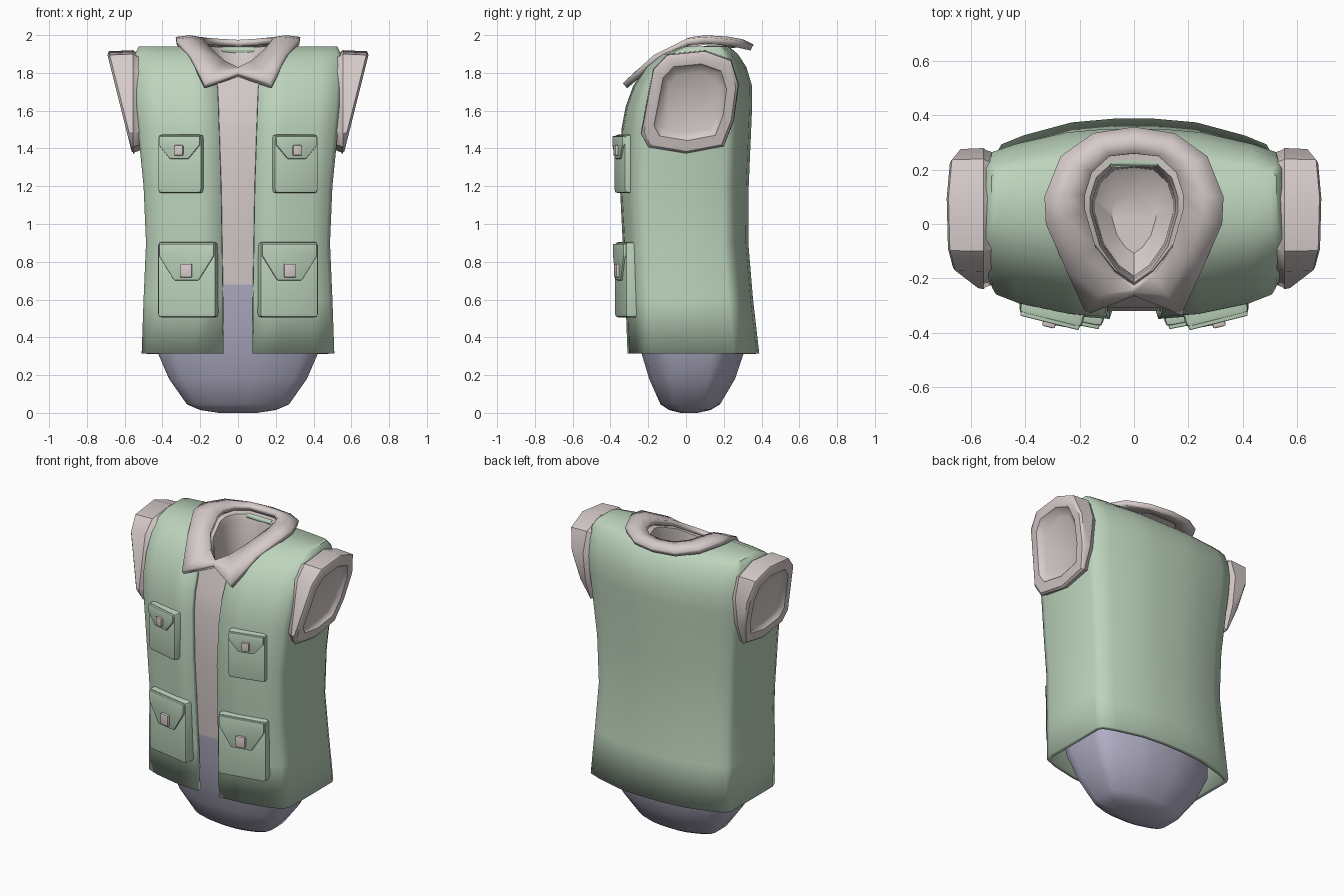
import bpy, bmesh, math
from mathutils import Matrix, Vector

if "Cube" in bpy.data.objects:
    bpy.data.objects.remove(bpy.data.objects["Cube"])


def material(name, rgb):
    m = bpy.data.materials.new(name)
    m.diffuse_color = (*rgb, 1)
    m.use_nodes = True
    m.node_tree.nodes["Principled BSDF"].inputs["Base Color"].default_value = m.diffuse_color
    return m


GREEN = material("sage green", (0.51, 0.66, 0.51))
PALE = material("pale pinkish grey", (0.67, 0.60, 0.59))
LAVENDER = material("greyish lavender", (0.44, 0.43, 0.56))


def finish(name, bm, mats, angle=50, mirror=False, solid=0, recalc=True):
    if recalc:
        bmesh.ops.recalc_face_normals(bm, faces=bm.faces[:])
    me = bpy.data.meshes.new(name)
    bm.to_mesh(me)
    bm.free()
    ob = bpy.data.objects.new(name, me)
    bpy.context.collection.objects.link(ob)
    for m in mats:
        me.materials.append(m)
    if mirror:
        ob.modifiers.new("Mirror", 'MIRROR')
    if solid:
        s = ob.modifiers.new("Solidify", 'SOLIDIFY')
        s.thickness, s.offset = solid, -1
    bpy.ops.object.select_all(action='DESELECT')
    bpy.context.view_layer.objects.active = ob
    ob.select_set(True)
    bpy.ops.object.shade_smooth_by_angle(angle=math.radians(angle))
    return ob


def loft(bm, rings, closed=True):
    rows = [[bm.verts.new(p) for p in r] for r in rings]
    n = len(rows[0])
    for a, b in zip(rows, rows[1:]):
        for j in range(n if closed else n - 1):
            k = (j + 1) % n
            bm.faces.new((a[j], a[k], b[k], b[j]))
    return rows


def section(z, w, yf, yb, g, k=0.16):
    """Torso cross-section from front opening round the right to the back, mirrored."""
    c = k * (yb - yf)
    xs = (g, .45 * w, .8 * w, .96 * w, w)
    front = [(x, yf + c * f, z) for x, f in zip(xs, (0, .1, .45, .75, 1.2))]
    back = [(x, yb - c * f, z) for x, f in zip(xs, (0, .12, .55, .85, 1.2))][::-1]
    half = front + back
    return half + [(0, yb, z)] + [(-x, y, zz) for x, y, zz in half[::-1]]


# Vest: open-fronted shell with closed shoulders
bm = bmesh.new()
rows = loft(bm, [section(*r) for r in (
    (0.315, .51, -.31, .388, .078), (0.6, .50, -.32, .355, .08),
    (0.9, .487, -.335, .33, .085), (1.2, .50, -.35, .332, .09),
    (1.5, .53, -.342, .345, .1), (1.62, .542, -.32, .35, .104),
    (1.73, .547, -.28, .35, .108), (1.83, .547, -.215, .32, .14),
    (1.90, .545, -.13, .275, .17), (1.94, .525, -.03, .225, .19))], closed=False)
t = rows[-1]
for i in range(4):
    q = (i, i + 1, 8 - i, 9 - i)
    bm.faces.new([t[j] for j in q])
    bm.faces.new([t[20 - j] for j in reversed(q)])
finish("vest", bm, [GREEN], solid=0.028, recalc=False)

# Body: trousers below the waist, shirt above
bm = bmesh.new()
rows = loft(bm, [section(z, w, a, b, .2 * w, .26) for z, w, a, b in (
    (0.0, .10, -.03, .06), (0.015, .2, -.09, .13), (0.045, .27, -.135, .18),
    (0.18, .365, -.195, .26), (0.33, .43, -.24, .31), (0.5, .45, -.272, .3),
    (0.68, .455, -.288, .295), (0.9, .45, -.303, .285), (1.2, .46, -.32, .29),
    (1.5, .47, -.31, .3), (1.62, .47, -.29, .3), (1.73, .46, -.255, .3),
    (1.81, .40, -.235, .27))])
bm.faces.new(rows[0][::-1])
for f in bm.faces:
    f.material_index = 1 if f.calc_center_median().z < 0.68 else 0
finish("shirt_and_trousers", bm, [PALE, LAVENDER], recalc=False)


def full(half):
    return half + [(-x, y, z) for x, y, z in half[-2:0:-1]]


# Collar: folded ring with two pointed tips
outer = full([(0, -.265, 1.805), (.175, -.335, 1.745), (.25, -.17, 1.895), (.325, .0, 1.98),
              (.33, .1, 1.99), (.27, .25, 1.975), (.15, .335, 1.955), (0, .358, 1.95)])
inner = full([(0, -.24, 1.83), (.07, -.19, 1.865), (.14, -.09, 1.925), (.18, .05, 1.975),
              (.18, .11, 1.985), (.155, .19, 1.985), (.09, .25, 1.98), (0, .26, 1.975)])
mid = [tuple((Vector(a) + Vector(b)) / 2 + Vector((0, 0, .012 if a[1] > -.1 else .004)))
       for a, b in zip(outer, inner)]
bm = bmesh.new()
loft(bm, [outer, mid, inner])
finish("collar", bm, [PALE], 40, solid=0.035, recalc=False)

# Neck lining: stepped cup inside the collar
bm = bmesh.new()
rows = loft(bm, [[(x * s, y * s, z - d) for x, y, z in inner]
                 for s, d in ((1.06, .04), (.9, .045), (.84, .09))]
            + [[(x * .8, y * .8, 1.66) for x, y, z in inner],
               [(x * .45, y * .45, 1.60) for x, y, z in inner]])
bm.faces.new(rows[-1])
finish("neck_lining", bm, [PALE], 40, recalc=False)

# Sleeve cuffs: tilted rings with a recessed panel
cuff = [(-.24, 1.48), (-.2, 1.405), (0, 1.372), (.2, 1.41), (.255, 1.55), (.28, 1.74),
        (.24, 1.87), (.1, 1.92), (-.1, 1.9), (-.175, 1.82)]


def cuff_ring(s, cz, x=None, dx=0):
    pts = [(.03 + (y - .03) * s, cz + (z - cz) * s) for y, z in cuff]
    return [(x if x else .562 + (z - 1.38) * .25 + dx, y, z) for y, z in pts]


bm = bmesh.new()
rows = loft(bm, [cuff_ring(.92, 1.63, .51), cuff_ring(.97, 1.63, .545), cuff_ring(1, 1.6, .555),
                 cuff_ring(.985, 1.55, None, -.012), cuff_ring(.93, 1.55),
                 cuff_ring(.74, 1.64), cuff_ring(.70, 1.64, None, -.015),
                 cuff_ring(.58, 1.63, None, -.03)])
bm.faces.new(rows[0])
bm.faces.new(rows[-1])
finish("sleeve_cuff", bm, [PALE], 35, mirror=True)


def prism(bm, pts, y0, y1, bevel, mat):
    """Extrude an x-z outline from y0 (front) to y1, bevel it, place it with mat."""
    b = bmesh.new()
    a = [b.verts.new((x, y0, z)) for x, z in pts]
    c = [b.verts.new((x, y1, z)) for x, z in pts]
    b.faces.new(a)
    b.faces.new(c[::-1])
    n = len(pts)
    for i in range(n):
        b.faces.new((a[i], c[i], c[(i + 1) % n], a[(i + 1) % n]))
    bmesh.ops.recalc_face_normals(b, faces=b.faces[:])
    edges = [e for e in b.edges if not all(v in c for v in e.verts)]
    bmesh.ops.bevel(b, geom=edges, offset=bevel, segments=2, profile=.6, affect='EDGES')
    b.transform(mat)
    tmp = bpy.data.meshes.new("tmp")
    b.to_mesh(tmp)
    b.free()
    bm.from_mesh(tmp)
    bpy.data.meshes.remove(tmp)


def rect(w, h, z=0):
    return [(-w, z - h), (w, z - h), (w, z + h), (-w, z + h)]


# Pockets with pointed flaps and buttons, mirrored to both sides
# name, centre x, front y, centre z, half width, half height, flap corner z, flap tip z, button z
for name, x, y, z, w, h, fz, tz, bz, turn in (
        ("chest_pocket", .31, -.355, 1.318, .12, .155, .1, .027, .072, 14),
        ("hip_pocket", .272, -.35, .705, .158, .2, .125, -.003, .048, 11)):
    m = Matrix.Translation((x, y, z)) @ Matrix.Rotation(math.radians(turn), 4, 'Z')
    bm = bmesh.new()
    prism(bm, rect(w, h), 0, .085, .022, m)
    e = w * .93
    prism(bm, [(-e, fz), (-w * .42, tz), (w * .42, tz), (e, fz), (e, h * .95), (-e, h * .95)],
          -.01, .03, .006, m)
    finish(name, bm, [GREEN], 40, mirror=True)
    bm = bmesh.new()
    prism(bm, rect(w * .2, w * .23, bz), -.026, .0, .007, m)
    finish(name + "_button", bm, [PALE], 40, mirror=True)
